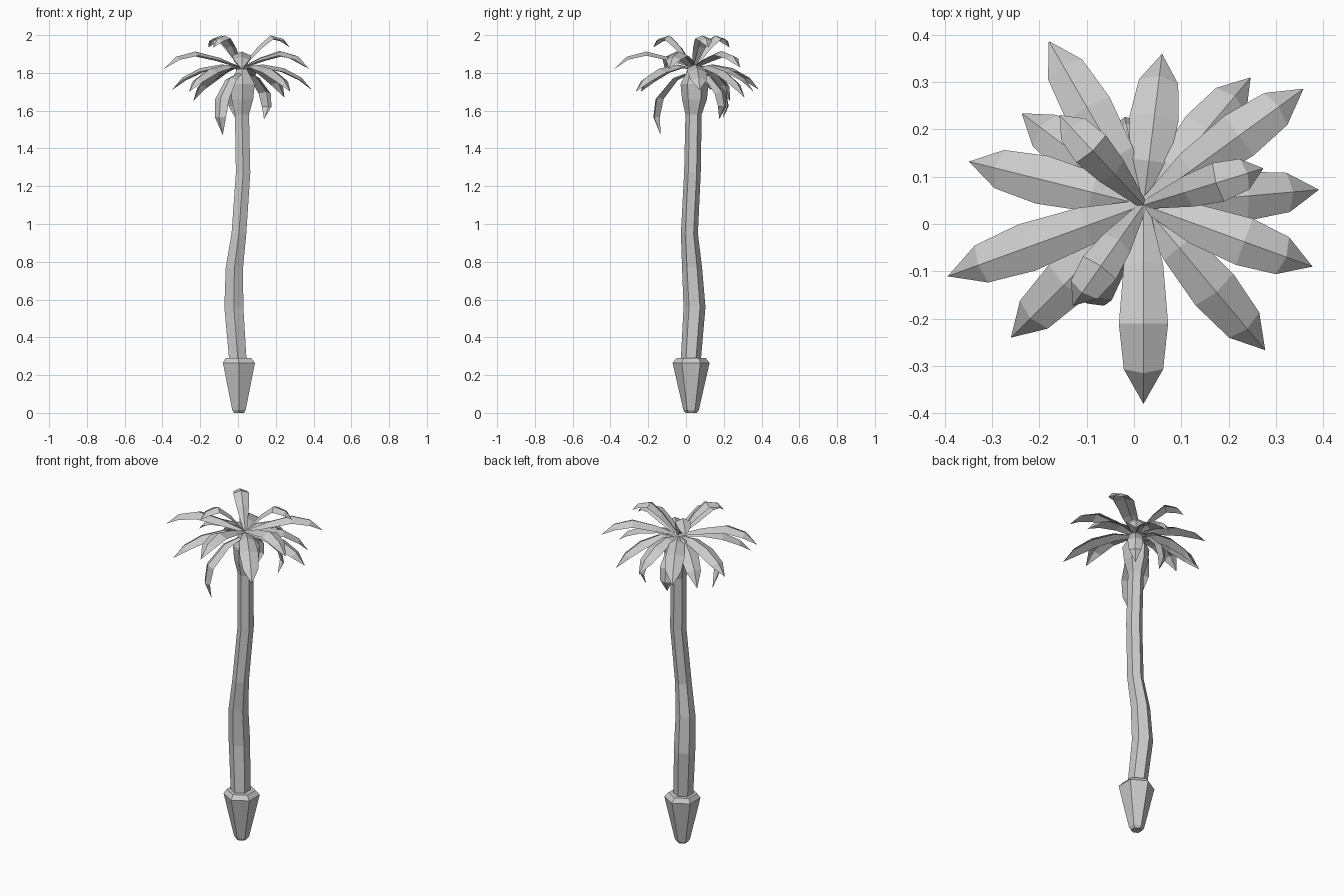
import bpy, bmesh
from math import sin, cos, pi, radians
from mathutils import Vector

if "Cube" in bpy.data.objects:
    bpy.data.objects.remove(bpy.data.objects["Cube"])

CX, CY = 0.02, 0.04   # centre of the crown


def finish(name, bm):
    me = bpy.data.meshes.new(name)
    bm.to_mesh(me)
    bm.free()
    ob = bpy.data.objects.new(name, me)
    bpy.context.collection.objects.link(ob)
    return ob


def hex_loft(name, rings):
    """Six-sided tube through rings of (x, y, z, radius), capped."""
    bm = bmesh.new()
    loops = []
    for x, y, z, r in rings:
        loops.append([bm.verts.new((x + r * cos(pi / 2 + i * pi / 3),
                                    y + r * sin(pi / 2 + i * pi / 3), z)) for i in range(6)])
    for a, b in zip(loops, loops[1:]):
        for i in range(6):
            j = (i + 1) % 6
            bm.faces.new((a[i], a[j], b[j], b[i]))
    bm.faces.new(loops[0][::-1])
    bm.faces.new(loops[-1])
    return finish(name, bm)


def frond(name, angle, reach, profile, tip_z=None, width=0.104):
    """Folded leaf: midrib follows (radius, z) profile, edges hang below it."""
    a = radians(angle)
    out = Vector((cos(a), sin(a), 0))
    side = Vector((-sin(a), cos(a), 0))
    k = reach / max(p[0] for p in profile)
    z0, z1 = profile[0][1], profile[-1][1]
    pts = []
    for i, (r, z) in enumerate(profile):
        if tip_z is not None:
            z += (tip_z - z1) * (i / (len(profile) - 1)) ** 1.5
        pts.append(Vector((CX, CY, z)) + out * r * k)
    n = len(pts)
    shape = [0.22, 0.8, 1.0, 0.8]
    bm = bmesh.new()
    rows = []
    for i in range(n - 1):
        t = (pts[i + 1] - pts[max(i - 1, 0)]).normalized()
        up = t.cross(side)
        if i == 0 and up.z < 0:
            up = -up
        h = width / 2 * shape[i]
        drop = up * h * 0.42
        rows.append([bm.verts.new(p) for p in
                     (pts[i] + side * h - drop, pts[i], pts[i] - side * h - drop)])
    tip = bm.verts.new(pts[-1])
    for p, q in zip(rows, rows[1:]):
        for j in (0, 1):
            bm.faces.new((p[j], q[j], q[j + 1], p[j + 1]))
    for j in (0, 1):
        bm.faces.new((rows[-1][j], tip, rows[-1][j + 1]))
    return finish(name, bm)


# Tapered base
hex_loft("base", [(0.005, 0.027, 0, 0.03), (0.005, 0.027, 0.015, 0.041),
                  (0.005, 0.027, 0.265, 0.098), (0.002, 0.027, 0.29, 0.078)])

# Bent trunk with swollen crown
hex_loft("trunk", [(0.0, 0.025, 0.27, 0.053), (-0.022, 0.045, 0.56, 0.058),
                   (-0.019, 0.032, 0.77, 0.053), (0.005, 0.018, 0.95, 0.045),
                   (0.027, 0.034, 1.27, 0.044), (0.021, 0.04, 1.58, 0.043),
                   (0.023, 0.045, 1.66, 0.066), (0.025, 0.045, 1.74, 0.074),
                   (0.02, 0.04, 1.82, 0.03)])

# Frond profiles per tier
UP = [(0, 1.83), (0.09, 1.94), (0.16, 1.998), (0.23, 1.98), (0.265, 1.935)]
ARCH = [(0, 1.83), (0.12, 1.88), (0.25, 1.913), (0.355, 1.885), (0.42, 1.82)]
FLAT = [(0, 1.825), (0.11, 1.845), (0.225, 1.825), (0.32, 1.775), (0.375, 1.71)]
DROOP = [(0, 1.81), (0.11, 1.785), (0.2, 1.70), (0.215, 1.62), (0.18, 1.555)]

tiers = {
    "upper_frond": (UP, [(17, .265, None), (235, .26, None), (133, .26, None)]),
    "arched_frond": (ARCH, [(36, .418, 1.83), (340, .38, None), (270, .42, None),
                            (200, .44, None)]),
    "spread_frond": (FLAT, [(166, .38, None), (5, .372, None), (310, .4, 1.70),
                            (225, .396, 1.70), (120, .4, 1.71), (83, .322, 1.70),
                            (50, .352, 1.67), (143, .322, 1.65)]),
    "drooping_frond": (DROOP, [(49, .215, None), (240, .24, 1.47), (102, .19, 1.56)]),
}
for name, (profile, items) in tiers.items():
    for i, (ang, reach, tip) in enumerate(items):
        w = 0.085 if profile in (UP, DROOP) else 0.104
        frond(f"{name}_{i + 1}", ang, reach, profile, tip, w)
